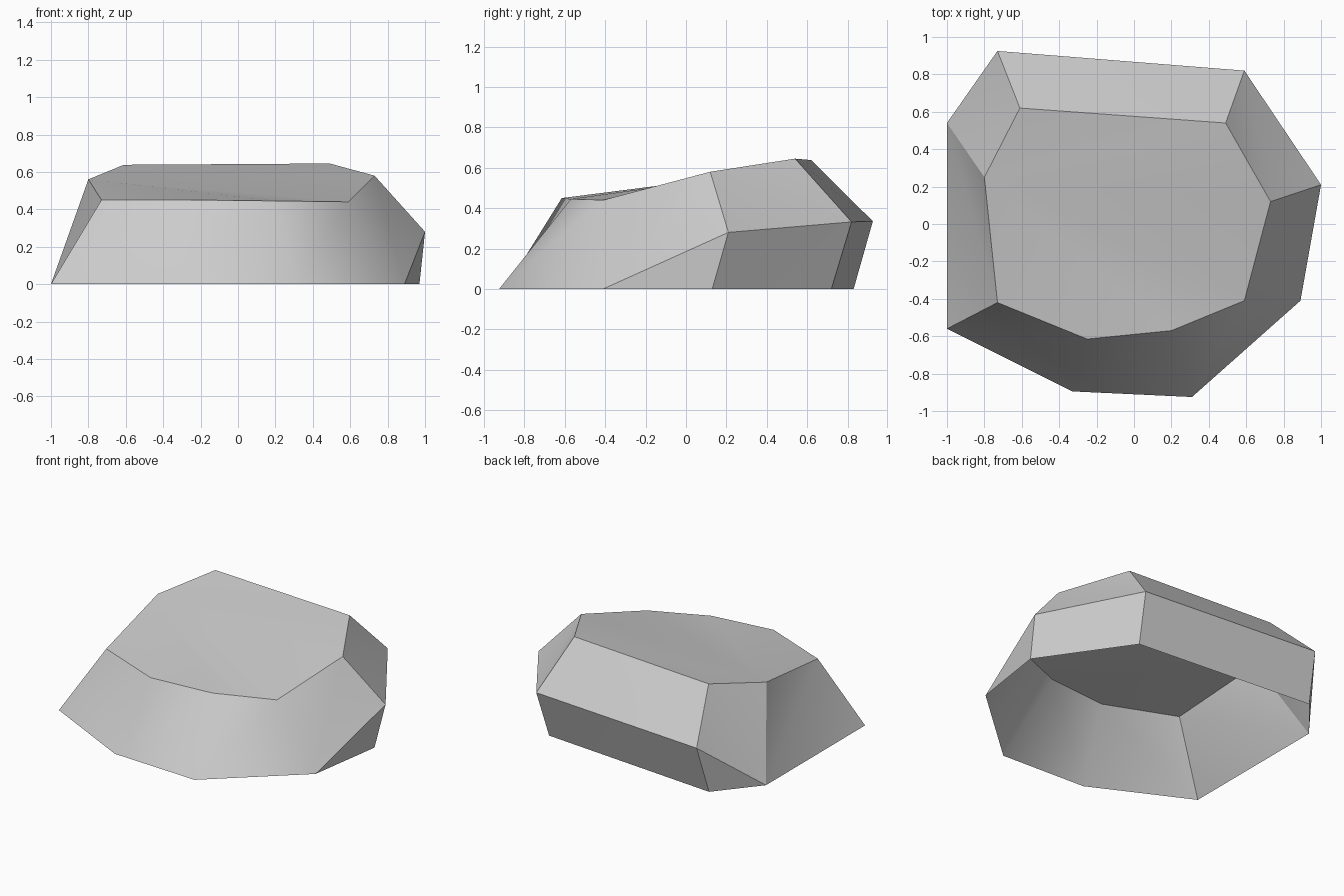
import bpy
import bmesh
import math

default_cube = bpy.data.objects.get("Cube")
if default_cube:
    bpy.data.objects.remove(default_cube, do_unlink=True)

# Stone material
stone = bpy.data.materials.new("stone grey")
stone.use_nodes = True
grey = (0.6, 0.6, 0.6, 1.0)
stone.diffuse_color = grey
for node in stone.node_tree.nodes:
    if node.type == "BSDF_PRINCIPLED":
        node.inputs["Base Color"].default_value = grey
        node.inputs["Roughness"].default_value = 0.9

# Sloping top rim, clockwise from the back right corner
top_rim = [
    (-0.61, 0.62, 0.638), (0.49, 0.54, 0.645), (0.73, 0.12, 0.58),
    (0.59, -0.41, 0.44), (0.20, -0.57, 0.445), (-0.25, -0.615, 0.45),
    (-0.73, -0.42, 0.45), (-0.80, 0.25, 0.56),
]
# Widest outline: a raised ledge at the back, ground level at the front
wide_outline = [
    (-0.73, 0.925, 0.335), (0.59, 0.82, 0.332), (1.0, 0.21, 0.28),
    (0.89, -0.41, 0), (0.31, -0.925, 0), (-0.33, -0.895, 0),
    (-1.0, -0.56, 0), (-1.0, 0.54, 0),
]
# Ground corners tucked in below the ledge
foot_corners = [(-0.76, 0.83, 0), (0.56, 0.72, 0), (0.97, 0.13, 0)]


def add_quad(bm, a, b, c, d):
    """Split the quad a-b-c-d along a-c."""
    bm.faces.new((a, b, c))
    bm.faces.new((a, c, d))


def build_rock(name, material):
    bm = bmesh.new()
    rim, wide, foot = (
        [bm.verts.new(p) for p in ring]
        for ring in (top_rim, wide_outline, foot_corners)
    )
    count = len(rim)

    # Top facet, fanned from its left-hand corner
    for a, b in zip(rim[:-2], rim[1:-1]):
        bm.faces.new((rim[-1], b, a))

    # Sloping sides; the back facets fold the other way from the front ones
    for i in range(count):
        j = (i + 1) % count
        if i < 2 or j == 0:
            add_quad(bm, rim[j], wide[j], wide[i], rim[i])
        else:
            add_quad(bm, rim[i], rim[j], wide[j], wide[i])

    # Undercut below the back ledge, closed by a triangle at each end
    for i in range(2):
        add_quad(bm, wide[i], wide[i + 1], foot[i + 1], foot[i])
    bm.faces.new((wide[-1], wide[0], foot[0]))
    bm.faces.new((wide[2], wide[3], foot[2]))

    bmesh.ops.recalc_face_normals(bm, faces=bm.faces[:])
    top = max(bm.faces, key=lambda f: abs(f.normal.z))
    if top.normal.z < 0:
        bmesh.ops.reverse_faces(bm, faces=bm.faces[:])

    mesh = bpy.data.meshes.new(name)
    bm.to_mesh(mesh)
    bm.free()
    mesh.materials.append(material)
    rock = bpy.data.objects.new(name, mesh)
    bpy.context.collection.objects.link(rock)
    return rock


rock = build_rock("rock_shell", stone)

# Soft shading across shallow facets, crisp main edges
bpy.ops.object.select_all(action="DESELECT")
rock.select_set(True)
bpy.context.view_layer.objects.active = rock
bpy.ops.object.shade_smooth_by_angle(angle=math.radians(28))
